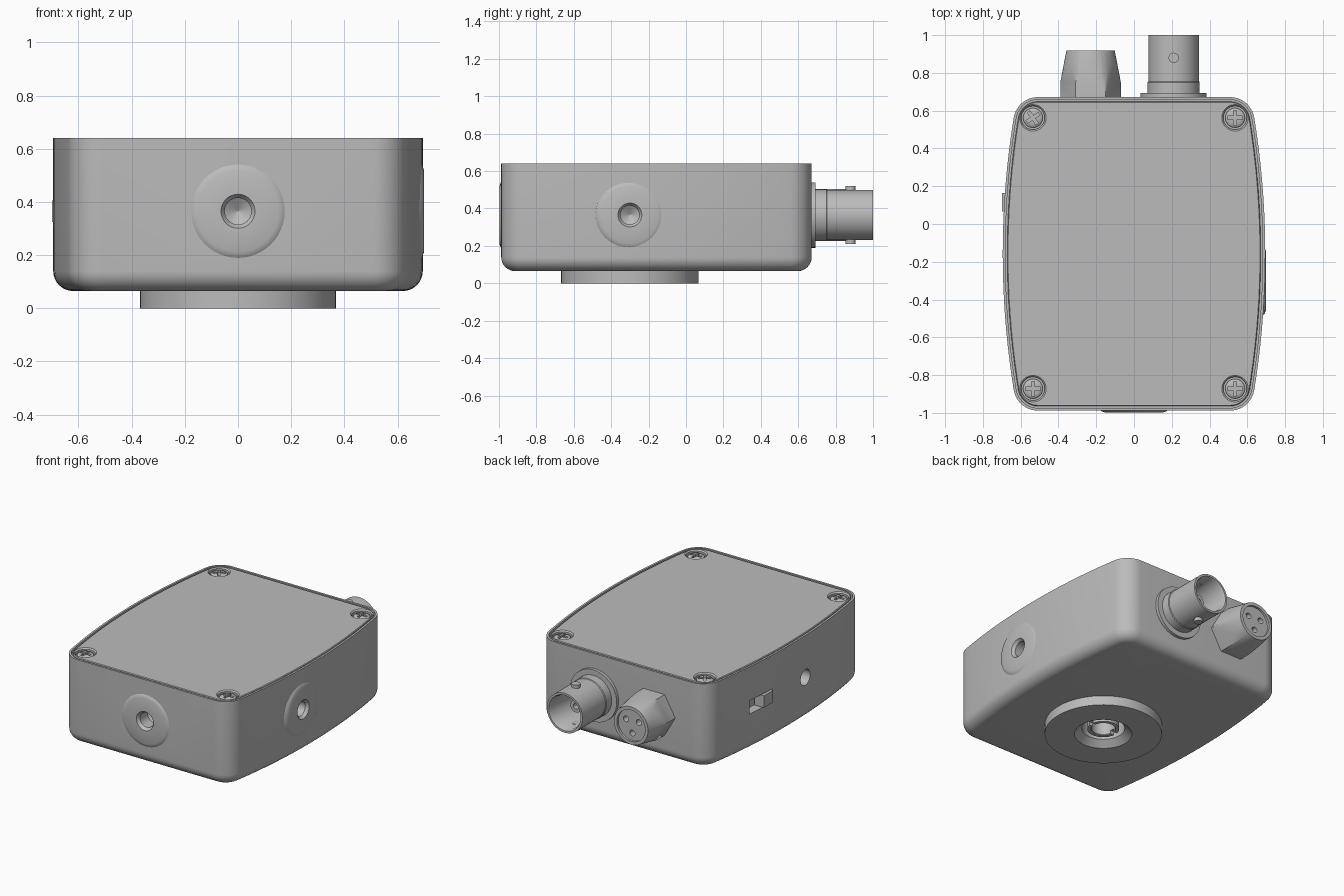
import bpy, bmesh
from math import sin, cos, pi, asin
from mathutils import Vector, Matrix

if "Cube" in bpy.data.objects:
    bpy.data.objects.remove(bpy.data.objects["Cube"])

grey = bpy.data.materials.new("plain grey")
grey.use_nodes = True
COLOUR = (0.5, 0.5, 0.5, 1)
grey.diffuse_color = COLOUR
grey.node_tree.nodes["Principled BSDF"].inputs["Base Color"].default_value = COLOUR

MID_Y = -0.158           # middle of the case
TOP = 0.64               # top of the case
AXIS_Z = 0.365           # height of all side openings
FRONT, BACK, LEFT, RIGHT = (0, -1, 0), (0, 1, 0), (1, 0, 0), (-1, 0, 0)
UP, DOWN = (0, 0, 1), (0, 0, -1)


def add(name, bm):
    bmesh.ops.recalc_face_normals(bm, faces=bm.faces)
    mesh = bpy.data.meshes.new(name)
    bm.to_mesh(mesh)
    bm.free()
    mesh.materials.append(grey)
    obj = bpy.data.objects.new(name, mesh)
    bpy.context.collection.objects.link(obj)
    return obj


def loft(name, rings, matrix=Matrix()):
    """Skin equal-length rings and cap both ends."""
    bm = bmesh.new()
    loops = [[bm.verts.new(matrix @ Vector(p)) for p in ring] for ring in rings]
    n = len(loops[0])
    for a, b in zip(loops, loops[1:]):
        for i in range(n):
            j = (i + 1) % n
            bm.faces.new((a[i], a[j], b[j], b[i]))
    bm.faces.new(loops[0])
    bm.faces.new(loops[-1])
    return add(name, bm)


def lathe(name, origin, direction, profile, sides=48):
    """Turn (radius, height) pairs about an axis."""
    turn = Vector(direction).to_track_quat('Z', 'Y').to_matrix().to_4x4()
    rings = [[(r * cos(2 * pi * i / sides), r * sin(2 * pi * i / sides), h)
              for i in range(sides)] for r, h in profile]
    return loft(name, rings, Matrix.Translation(origin) @ turn)


def box(name, centre, size, spin=0):
    bm = bmesh.new()
    m = Matrix.Translation(centre) @ Matrix.Rotation(spin, 4, 'Z') @ Matrix.Diagonal((*size, 1))
    bmesh.ops.create_cube(bm, size=1, matrix=m)
    return add(name, bm)


def carve(target, *cutters, operation='DIFFERENCE'):
    """Apply each cutter to the target, then remove it."""
    bpy.context.view_layer.objects.active = target
    for cutter in cutters:
        cutter.hide_render = True
        mod = target.modifiers.new("carve", 'BOOLEAN')
        mod.operation, mod.solver, mod.object = operation, 'EXACT', cutter
        bpy.ops.object.modifier_apply(modifier=mod.name)
        bpy.data.objects.remove(cutter)


def outline(inset, z):
    """Case plan: straight ends, bowed sides, round corners."""
    bow, corner, half_x, half_y = 4.48, 0.13, 0.695, 0.83
    a = asin((half_y - corner) / (bow - corner))
    bow_x = half_x - bow
    cx, cy = bow_x + (bow - corner) * cos(a), half_y - corner
    r, big = corner - inset, bow - inset
    turn = [a + (pi / 2 - a) * i / 10 for i in range(11)]
    side = [a * i / 12 for i in range(-11, 12)]
    half = [(cx + r * cos(t), -cy - r * sin(t)) for t in reversed(turn)]
    half += [(bow_x + big * cos(t), big * sin(t)) for t in side]
    half += [(cx + r * cos(t), cy + r * sin(t)) for t in turn]
    return [(x, y + MID_Y, z) for x, y in half + [(-x, -y) for x, y in half]]


# Case with rounded bottom edge and a rim around the lid
FILLET, BASE = 0.075, 0.065
steps = [pi / 2 * i / 8 for i in range(9)]
rings = [outline(FILLET * (1 - sin(t)), BASE + FILLET * (1 - cos(t))) for t in steps]
rings += [outline(d, z) for d, z in ((0, TOP), (0.014, TOP), (0.014, 0.61))]
case = loft("case", rings)

# Openings in the case
front_at, left_at = (0, -0.998, AXIS_Z), (0.7, -0.3, AXIS_Z)
right_at, foot_at = (-0.69, -0.29, 0.355), (0, -0.3, 0.07)
bore = [(0.1, 0.05), (0.1, -0.135)]
carve(case,
      lathe("front_bore", front_at, FRONT, bore),
      lathe("left_bore", left_at, LEFT, bore),
      lathe("right_bore", right_at, RIGHT, [(0.053, 0.05), (0.053, -0.08), (0.002, -0.1)]),
      lathe("foot_bore", foot_at, DOWN, [(0.16, 0.05), (0.16, -0.1)]),
      box("switch_slot", (-0.69, 0.17, AXIS_Z), (0.14, 0.22, 0.09)))

# Raised bosses with countersunk conical sockets
boss = [(0.185, -0.14), (0.185, -0.018), (0.172, -0.007), (0.153, 0), (0.064, 0),
        (0.05, -0.02), (0.05, -0.1), (0.002, -0.13)]
lathe("front_boss", front_at, FRONT, boss)
lathe("left_boss", left_at, LEFT, boss)

# Slide switch
box("switch_knob", (-0.665, 0.115, AXIS_Z), (0.07, 0.1, 0.08))

# Lid, recessed at the corners for the screws
lid = loft("lid", [outline(d, z) for d, z in ((0.024, 0.6), (0.024, 0.635), (0.028, TOP))])
for label, x, y, spin in (("back_left", 0.535, 0.562, 0), ("back_right", -0.535, 0.562, 0.6),
                          ("front_left", 0.535, -0.872, 0), ("front_right", -0.535, -0.872, 0)):
    carve(lid, lathe("recess", (x, y, TOP), UP, [(0.062, -0.028), (0.062, -0.008), (0.078, 0.008)]))
    screw = lathe(label + "_screw", (x, y, TOP - 0.006), UP,
                  [(0.052, -0.03), (0.052, -0.01), (0.042, -0.002), (0.03, 0)], 32)
    carve(screw, *[box("cross", (x, y, TOP - 0.008), (0.078, 0.017, 0.03), spin + q)
                   for q in (0, pi / 2)])

# Round foot with mounting socket
lathe("foot", foot_at, DOWN, [(0.2, -0.12), (0.2, -0.01), (0.368, -0.01), (0.368, 0.07),
                              (0.18, 0.07), (0.135, 0.03), (0.135, -0.09), (0.002, -0.09)], 64)
insert = lathe("threaded_insert", foot_at, DOWN, [(0.1, -0.095), (0.1, 0.035), (0.078, 0.035),
                                                  (0.074, 0.03), (0.074, -0.07), (0.002, -0.07)])
carve(insert, box("slot", (0, -0.3, 0.035), (0.3, 0.03, 0.05)))

# Round bayonet socket on the back
lathe("bayonet_socket", (0.21, 0.66, AXIS_Z), BACK,
      [(0.175, 0), (0.175, 0.033), (0.138, 0.033), (0.138, 0.09), (0.134, 0.095), (0.134, 0.34),
       (0.12, 0.34), (0.112, 0.325), (0.112, 0.06), (0.042, 0.06), (0.042, 0.22),
       (0.02, 0.22), (0.02, 0.12), (0.002, 0.12)])
for label, way in (("upper", UP), ("lower", DOWN)):
    lathe(label + "_bayonet_lug", (0.21, 0.88, AXIS_Z), way, [(0.027, 0.11), (0.027, 0.155)], 24)

# Hexagonal three-pin socket with a tapered nose
hex_at = (-0.23, 0.66, AXIS_Z)
hex_socket = lathe("three_pin_socket", hex_at, BACK, [(0.16, 0), (0.16, 0.258)], 6)
carve(hex_socket, lathe("taper", hex_at, BACK, [(0.166, -0.05), (0.166, 0.06), (0.128, 0.258),
                                                (0.126, 0.27)]), operation='INTERSECT')
carve(hex_socket, lathe("face_recess", hex_at, BACK, [(0.106, 0.243), (0.106, 0.3)]))
for k in range(3):
    t = -pi / 2 + 2 * pi * k / 3
    at = Vector(hex_at) + Vector((0.056 * cos(t), 0, 0.056 * sin(t)))
    carve(hex_socket, lathe("pin_hole", at, BACK, [(0.02, 0.18), (0.02, 0.3)], 20))

# Smooth rounded faces, keep hard edges
bpy.ops.object.select_all(action='DESELECT')
for obj in bpy.context.collection.objects:
    if obj.type == 'MESH':
        obj.select_set(True)
        bpy.context.view_layer.objects.active = obj
bpy.ops.object.shade_smooth_by_angle(angle=pi / 6)
